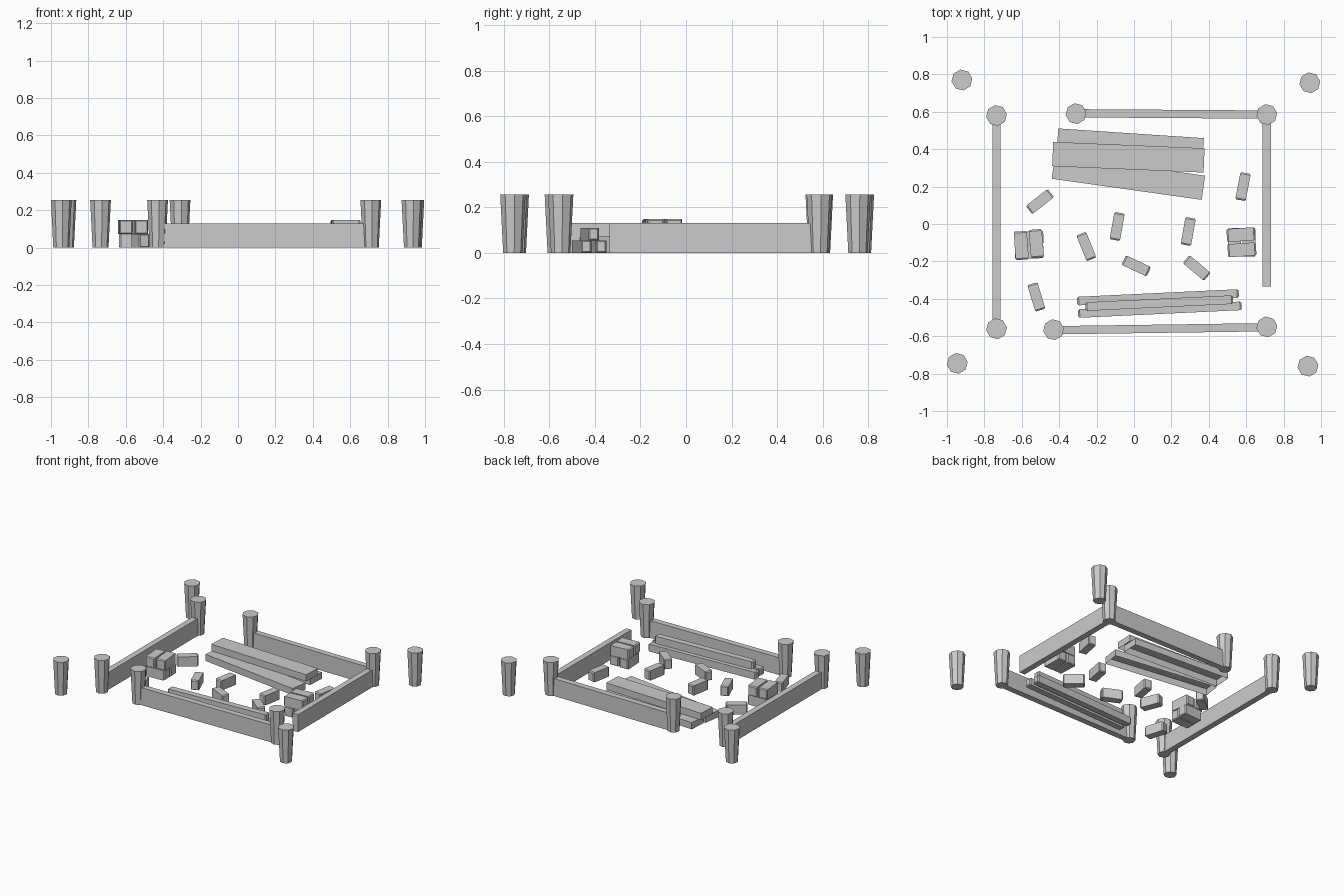
import bpy, bmesh
from math import radians, atan2, hypot, degrees
from mathutils import Matrix

old = bpy.data.objects.get("Cube")
if old:
    bpy.data.objects.remove(old, do_unlink=True)

GREY = (0.6, 0.6, 0.6, 1)
mat = bpy.data.materials.new("plain grey")
mat.use_nodes = True
mat.diffuse_color = GREY
mat.node_tree.nodes["Principled BSDF"].inputs["Base Color"].default_value = GREY


def finish(bm, name, loc, angle=0):
    me = bpy.data.meshes.new(name)
    bm.to_mesh(me)
    bm.free()
    me.materials.append(mat)
    ob = bpy.data.objects.new(name, me)
    ob.location = loc
    ob.rotation_euler.z = radians(angle)
    bpy.context.collection.objects.link(ob)
    return ob


def beam(name, x, y, z, length, width, height, angle=0, taper=0, open_base=False):
    """Box lying along its angle, base at z, with optional chamfered ends."""
    bm = bmesh.new()
    bmesh.ops.create_cube(bm, size=1)
    bm.transform(Matrix.Diagonal((length, width, height, 1)))
    if taper:
        ends = [f for f in bm.faces if abs(f.normal.x) > 0.9]
        for f in ends:
            bmesh.ops.inset_region(bm, faces=[f], thickness=taper)
        # pull the outer rims back so that the end caps stand proud
        for v in bm.verts:
            if abs(abs(v.co.y) - width / 2) < 1e-5:
                v.co.x -= taper * (1 if v.co.x > 0 else -1)
    if open_base:
        base = [f for f in bm.faces if f.normal.z < -0.9]
        bmesh.ops.delete(bm, geom=base, context='FACES')
    return finish(bm, name, (x, y, z + height / 2), angle)


# Tapered eight-sided posts
inner = [(-0.735, 0.58), (-0.735, -0.56), (0.71, 0.585), (0.71, -0.55),
         (-0.31, 0.59), (-0.43, -0.565)]
outer = [(-0.92, 0.77), (0.94, 0.755), (-0.945, -0.745), (0.93, -0.76)]
POST_H = 0.255
for kind, spots in (("wall_post", inner), ("outer_post", outer)):
    for i, (x, y) in enumerate(spots):
        bm = bmesh.new()
        bmesh.ops.create_cone(bm, cap_ends=True, segments=8,
                              radius1=0.043, radius2=0.056, depth=POST_H)
        finish(bm, f"{kind}_{i + 1}", (x, y, POST_H / 2), 8)

# Low foundation walls between the posts
walls = {"left_wall": (0.71, -0.335, 0.71, 0.585),
         "right_wall": (-0.735, -0.56, -0.735, 0.58),
         "back_wall": (-0.31, 0.592, 0.71, 0.585),
         "front_wall": (-0.43, -0.568, 0.71, -0.552)}
for name, (x0, y0, x1, y1) in walls.items():
    beam(name, (x0 + x1) / 2, (y0 + y1) / 2, 0, hypot(x1 - x0, y1 - y0),
         0.044, 0.13, degrees(atan2(y1 - y0, x1 - x0)))

# Wide planks: two on the ground, one across them
for i, (x, y, z, a) in enumerate([(-0.02, 0.42, 0, -3.8), (-0.03, 0.25, 0, -8),
                                  (-0.03, 0.357, 0.05, -2.4)]):
    beam(f"plank_{i + 1}", x, y, z, 0.81 if i else 0.78, 0.13, 0.05, a,
         open_base=True)

# Narrow bars: two on the ground, one on top
for i, (x, y, z, n) in enumerate([(0.128, -0.392, 0, 0.865), (0.138, -0.458, 0, 0.875),
                                  (0.135, -0.423, 0.055, 0.79)]):
    beam(f"bar_{i + 1}", x, y, z, n, 0.046, 0.055, 2.7, taper=0.009)

# Loose blocks
BLOCK = (0.148, 0.056, 0.073)
loose = [(-0.503, 0.12, 38), (0.583, 0.2, 79), (-0.09, -0.013, 80),
         (0.29, -0.04, 80), (-0.255, -0.12, 112), (0.012, -0.224, -25),
         (0.335, -0.235, -40), (-0.522, -0.39, 107)]
for i, (x, y, a) in enumerate(loose):
    beam(f"loose_block_{i + 1}", x, y, 0, *BLOCK, a, taper=0.008)

# Crossed block stacks, two on two
W, H = 0.07, 0.074
stacks = {"right_stack": [(-0.56, -0.075, 0, 3), (-0.56, -0.15, 0, 2),
                          (-0.603, -0.115, H, 94), (-0.522, -0.105, H, 95)],
          "left_stack": [(0.537, -0.098, 0, 93), (0.615, -0.098, 0, 91),
                         (0.572, -0.057, H, 4), (0.577, -0.138, H, 4)]}
for name, blocks in stacks.items():
    for i, (x, y, z, a) in enumerate(blocks):
        beam(f"{name}_block_{i + 1}", x, y, z, 0.152, W, H, a, taper=0.008)
